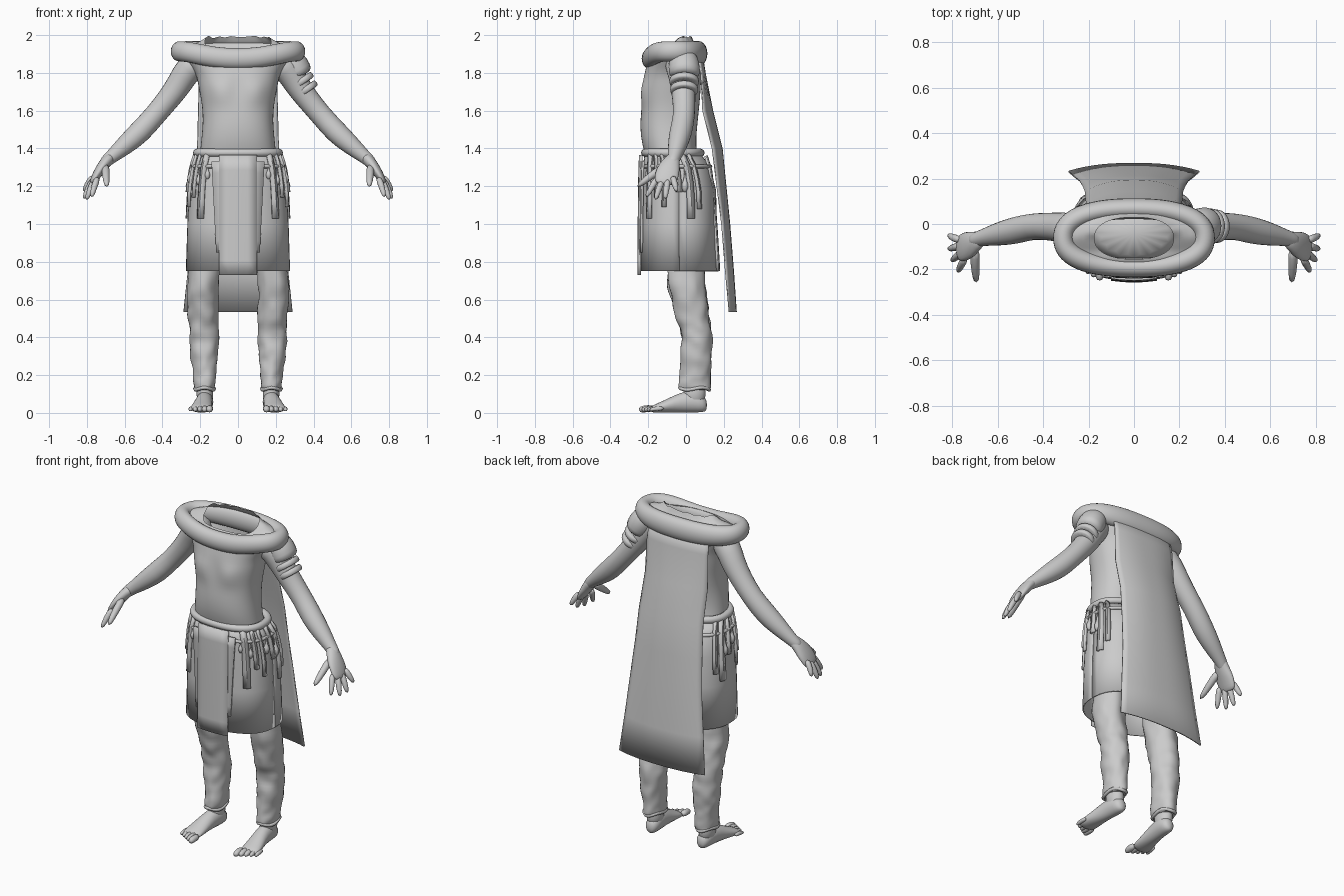
import bpy, bmesh, math, random
from mathutils import Vector

random.seed(4)
if "Cube" in bpy.data.objects:
    bpy.data.objects.remove(bpy.data.objects["Cube"])

grey = bpy.data.materials.new("plain_grey")
grey.use_nodes = True
GREY = (0.6, 0.6, 0.6, 1)
grey.diffuse_color = GREY
grey.node_tree.nodes["Principled BSDF"].inputs["Base Color"].default_value = GREY


def mesh_object(name, grid, wrap=False, loop=False, caps=False):
    """Skin a list of equal rows of points."""
    bm = bmesh.new()
    rows = [[bm.verts.new(p) for p in row] for row in grid]
    n = len(rows[0])
    pairs = list(zip(rows, rows[1:])) + ([(rows[-1], rows[0])] if loop else [])
    for a, b in pairs:
        for i in range(n if wrap else n - 1):
            j = (i + 1) % n
            bm.faces.new((a[i], a[j], b[j], b[i]))
    if caps:
        bm.faces.new(rows[0])
        bm.faces.new(rows[-1])
    bmesh.ops.recalc_face_normals(bm, faces=bm.faces)
    me = bpy.data.meshes.new(name)
    bm.to_mesh(me)
    bm.free()
    me.materials.append(grey)
    ob = bpy.data.objects.new(name, me)
    bpy.context.collection.objects.link(ob)
    return ob


def smooth(ob, level=1):
    ob.data.shade_smooth()
    if level:
        mod = ob.modifiers.new("Subdivision", "SUBSURF")
        mod.levels = mod.render_levels = level
    return ob


def tube(name, path, n=12, ref=(0, 1, 0), axis=None, power=2, loop=False, caps=True, jitter=0, level=1):
    """Path entries are (x, y, z, half width, half depth)."""
    pts = [Vector(p[:3]) for p in path]
    grid = []
    for k, p in enumerate(path):
        if axis:
            t = Vector(axis)
        elif loop:
            t = pts[(k + 1) % len(pts)] - pts[k - 1]
        else:
            t = pts[min(k + 1, len(pts) - 1)] - pts[max(k - 1, 0)]
        t.normalize()
        u = t.cross(Vector(ref)).normalized()
        v = u.cross(t)
        row = []
        for i in range(n):
            a = math.tau * i / n
            c, s = math.cos(a), math.sin(a)
            q = 2 / power
            r = 1 + random.uniform(-jitter, jitter)
            row.append(pts[k] + r * (u * math.copysign(abs(c) ** q, c) * p[3]
                                     + v * math.copysign(abs(s) ** q, s) * p[-1]))
        grid.append(row)
    return smooth(mesh_object(name, grid, True, loop, caps and not loop), level)


def sheet(name, grid, thick=0.012):
    ob = mesh_object(name, grid)
    mod = ob.modifiers.new("Solidify", "SOLIDIFY")
    mod.thickness, mod.offset = thick, 0
    bpy.ops.object.select_all(action="DESELECT")
    ob.select_set(True)
    bpy.context.view_layer.objects.active = ob
    bpy.ops.object.shade_smooth_by_angle(angle=math.radians(40))
    return ob


def lerp_rows(table, z):
    """Interpolate rows keyed by falling z."""
    for a, b in zip(table, table[1:]):
        if z >= b[0]:
            f = min(1, max(0, (a[0] - z) / (a[0] - b[0])))
            return [p + (q - p) * f for p, q in zip(a[1:], b[1:])]
    return table[-1][1:]


# Torso, open at the neck: z, half width, front, back
torso_rows = [(1.30, .21, -.19, .07), (1.42, .197, -.237, .05), (1.52, .187, -.243, .06), (1.57, .187, -.24, .065),
              (1.62, .19, -.238, .07), (1.67, .198, -.238, .075), (1.72, .208, -.235, .078), (1.76, .215, -.23, .08),
              (1.80, .225, -.222, .085), (1.86, .27, -.205, .085), (1.91, .305, -.195, .075),
              (1.945, .285, -.18, .06), (1.957, .22, -.165, .045), (1.96, .175, -.155, .03)]
torso = tube("torso", [(0, (f + b) / 2, z, w, (b - f) / 2) for z, w, f, b in torso_rows],
             n=36, axis=(0, 0, 1), power=2.3, caps=False)
for v in torso.data.vertices:
    p = v.co
    if p.z > 1.94 and p.y < -.06:
        p.z -= .032 * min(1, (-.06 - p.y) / .06)
    elif p.z > 1.958:
        p.z += .03 + random.uniform(-.01, .01)
    if p.y < -.1:
        # Chest muscles on either side of a shallow groove
        p.y -= .018 * math.exp(-((abs(p.x) - .1) / .05) ** 2 - ((p.z - 1.70) / .045) ** 2)
        p.y += .012 * math.exp(-(p.x / .03) ** 2 - ((p.z - 1.72) / .08) ** 2)

# Rolled collar: pointed and low in front, thin over the shoulders, deep at the back
collar = []
for i in range(36):
    a = math.tau * i / 36
    c, s = math.cos(a), math.sin(a)
    dip, back = max(0, -s) ** 4, max(0, s) ** 2
    collar.append((0.312 * math.copysign(abs(c) ** .85, c), -0.062 + 0.130 * math.copysign(abs(s) ** .85, s),
                   1.914 - .039 * dip - .012 * back, .049 - .003 * dip, 0.057 + .002 * dip + .014 * back))
tube("collar", collar, n=10, ref=(0, 0, 1), loop=True)

# Skirt: z, half width, front, back
skirt_rows = [(1.37, .215, -.215, .075), (1.30, .238, -.225, .125), (1.18, .255, -.23, .155),
              (1.0, .264, -.235, .16), (.75, .272, -.24, .17)]


def skirt_point(angle, z, off=0):
    w, f, b = lerp_rows(skirt_rows, z)
    c, s = math.cos(angle), math.sin(angle)
    q = 2 / 2.4
    return Vector(((w + off) * math.copysign(abs(c) ** q, c),
                   (f + b) / 2 + ((b - f) / 2 + off) * math.copysign(abs(s) ** q, s), z))


ring = [math.tau * i / 48 for i in range(49)]
sheet("skirt", [[skirt_point(a, r[0]) for a in ring] for r in skirt_rows], 0.008)

# Trouser seat under the skirt
tube("trouser_seat", [(0, -.04, 1.33, .195, .13), (0, -.03, 1.15, .225, .15), (0, -.015, 1.0, .235, .14),
                      (0, -.005, .92, .19, .10)], n=16, axis=(0, 0, 1))

# Belt and the cord below it
for name, z, r, off in (("belt", 1.377, .022, .002), ("belt_cord", 1.305, .010, .008)):
    tube(name, [(*skirt_point(a, z, off), r, r) for a in ring[:-1]], n=8, ref=(0, 0, 1), loop=True, level=0)

# Hanging cloth panels: half widths at top and bottom, top and bottom z, start and end y
for name, w0, w1, z0, z1, y0, y1 in (("front_panel", .10, .10, 1.365, .73, -.243, -.252),
                                     ("front_under_panel", .14, .115, 1.33, .85, -.234, -.243),
                                     ("back_panel", .12, .13, 1.36, .75, .11, .175)):
    grid = []
    for k in range(9):
        f = k / 8
        w, y = w0 + (w1 - w0) * f, y0 + (y1 - y0) * math.sqrt(f)
        grid.append([(w * u, y + math.copysign(.008, -y) * u * u, z0 + (z1 - z0) * f)
                     for u in (-1, -.5, 0, .5, 1)])
    sheet(name, grid)

# Straps, tassels and pouches around the hips
straps = [(-47, 1.03, .09), (-31, 1.14, .06), (-18, 1.09, .05), (0, 1.17, .05),
          (14, 1.03, .09), (27, 1.08, .06)]
for side, word in ((1, "left"), (-1, "right")):
    for k, (deg, low, half) in enumerate(straps):
        a = math.radians(deg)
        grid = []
        for f in (0, .2, .45, .7, 1):
            z = 1.37 + (low - 1.37) * f
            row = [skirt_point(a + half * u, z, .009 + .007 * (1 - u * u)) for u in (-1, 0, 1)]
            grid.append([Vector((p.x * side, p.y, p.z)) for p in row])
        sheet(f"{word}_strap_{k}", grid, .012)
    for k, (deg, z, r) in enumerate(((-54, 1.26, .016), (-39, 1.23, .017), (-9, 1.24, .02), (7, 1.2, .022))):
        p = skirt_point(math.radians(deg), z, .008)
        tube(f"{word}_pouch_{k}", [(p.x * side, p.y, z + h * r, r * s, r * s) for h, s in
                                   ((4, .2), (1.5, .3), (.8, .8), (0, 1), (-.9, .75), (-1.5, .3))], n=8)

# Cape: z, half width, y at the middle, y at the edges
cape_rows = [(1.90, .20, .085, .06), (1.80, .205, .10, .08), (1.6, .21, .14, .09), (1.4, .215, .19, .14),
             (1.2, .225, .21, .165), (1.0, .24, .23, .19), (.75, .265, .25, .21), (.535, .288, .265, .23)]
sheet("cape", [[(w * u / 8, m + (e - m) * abs(u / 8) ** 2.5, z)
                for u in range(-8, 9)] for z, w, m, e in cape_rows], .008)

arm = [(.19, -.05, 1.87, .075), (.26, -.03, 1.83, .078), (.31, -.015, 1.74, .07), (.365, -.012, 1.665, .064),
       (.44, -.008, 1.575, .059), (.52, -.028, 1.485, .064), (.60, -.045, 1.415, .053), (.665, -.06, 1.36, .038),
       (.695, -.068, 1.335, .034), (.715, -.078, 1.312, .03)]
palm = [(.665, -.058, 1.362, .028, .034), (.695, -.075, 1.335, .033, .045), (.720, -.09, 1.30, .031, .062),
        (.745, -.10, 1.265, .026, .068), (.765, -.108, 1.23, .02, .062), (.777, -.110, 1.208, .012, .05)]
fingers = [("thumb", (.70, -.105, 1.31), (.70, -.18, 1.26), (.694, -.262, 1.195)),
           ("index", (.742, -.148, 1.25), (.762, -.182, 1.195), (.776, -.212, 1.14)),
           ("middle", (.757, -.122, 1.24), (.785, -.147, 1.18), (.803, -.162, 1.125)),
           ("ring", (.765, -.095, 1.24), (.795, -.105, 1.185), (.817, -.11, 1.13)),
           ("little", (.765, -.07, 1.255), (.798, -.06, 1.21), (.817, -.048, 1.17))]
leg = [(.165, -.01, .92, .08, .10), (.178, 0, .79, .084, .10), (.187, .003, .68, .087, .102),
       (.188, .015, .60, .085, .097), (.185, .03, .52, .082, .091), (.182, .05, .45, .08, .085),
       (.182, .058, .38, .08, .083), (.18, .055, .31, .075, .083), (.178, .05, .25, .067, .081),
       (.177, .047, .19, .062, .083), (.177, .045, .135, .056, .085), (.177, .045, .12, .052, .08)]
# Extra rings between the leg rings carry the folds
leg = [p for a, b in zip(leg, leg[1:]) for p in (a, [(s + t) / 2 for s, t in zip(a, b)])] + leg[-1:]
foot = [(.172, .112, .04, .02, .028), (.172, .09, .048, .042, .047), (.174, .04, .062, .047, .062),
        (.180, -.03, .055, .046, .055), (.188, -.09, .04, .054, .04), (.195, -.15, .026, .06, .026),
        (.198, -.19, .018, .058, .017)]


def flip(path, side):
    return [(p[0] * side, *p[1:]) for p in path]


for side, word in ((1, "left"), (-1, "right")):
    # Arms and hands
    tube(f"{word}_arm", flip(arm, side))
    tube(f"{word}_palm", flip(palm, side), n=10)
    for name, a, b, c in fingers:
        r = 1.25 if name == "thumb" else 1
        path = [(*a, .020 * r), (*b, .018 * r), (*c, .012 * r)]
        tube(f"{word}_{name}_finger", flip(path, side), n=8, ref=(1, .3, .2))
    # Ragged, folded trouser legs with ankle cuffs
    tube(f"{word}_trouser_leg", flip(leg, side), n=16, axis=(0, 0, 1), jitter=.13)
    cuff = [(.177 + .051 * math.cos(a), .045 + .078 * math.sin(a), .128 + .006 * math.sin(3 * a), .010)
            for a in ring[:-1:2]]
    tube(f"{word}_cuff", flip(cuff, side), n=6, ref=(0, 0, 1), loop=True, level=0)
    # Feet and toes
    tube(f"{word}_ankle", [(.177 * side, .045, .17, .046, .062), (.176 * side, .045, .1, .046, .062),
                           (.174 * side, .042, .04, .044, .06)], axis=(0, 0, 1))
    tube(f"{word}_foot", flip(foot, side), ref=(0, 0, 1), axis=(0, 1, 0))
    for k in range(5):
        x, tip, r = .148 + .025 * k, -.250 + .014 * k, .021 - .002 * k
        path = [(x, tip + .08, .024, r), (x + .003, tip + .025, .022, r), (x + .004, tip, .014, r * .7)]
        tube(f"{word}_toe_{k}", flip(path, side), n=8, ref=(0, 0, 1))

# Sleeve and bands on the left upper arm
tube("left_sleeve", [(.25, -.025, 1.90, .06, .07), (.285, -.012, 1.86, .08, .085), (.315, -.008, 1.81, .08, .087),
                     (.335, -.008, 1.775, .07, .082)])
for k, (x, z, r) in enumerate(((.338, 1.755, .072), (.362, 1.712, .068))):
    d = Vector((.57, 0, -.82)) * .016
    tube(f"left_arm_band_{k}", [(x + d.x * f, -.01, z + d.z * f, r * s, r * s * 1.12) for f, s in
                                ((-1.1, .85), (-1, 1), (1, 1), (1.1, .85))], n=16)
